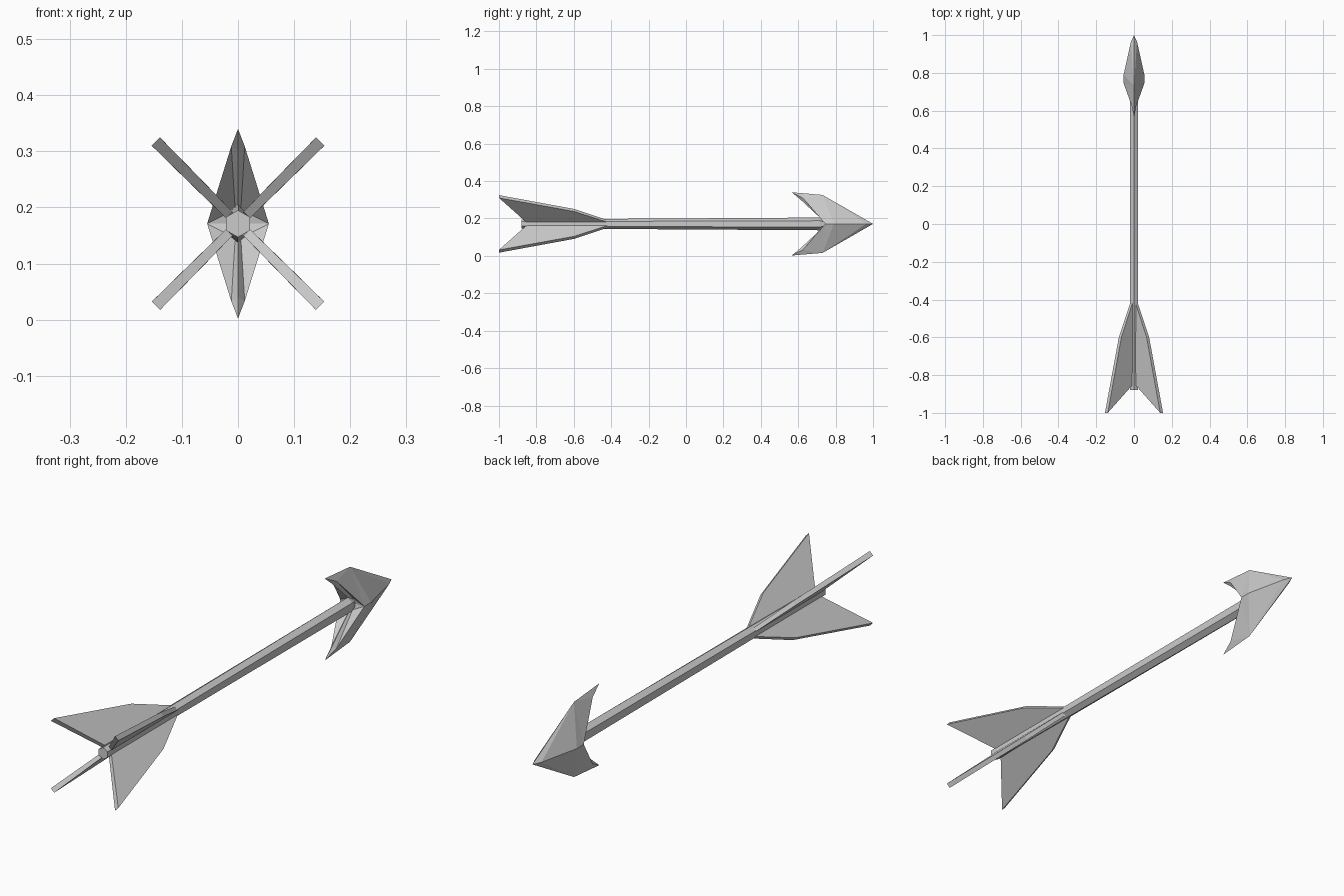
import bpy, bmesh, math
from mathutils import Vector

if "Cube" in bpy.data.objects:
    bpy.data.objects.remove(bpy.data.objects["Cube"])

AXIS_Z = 0.171
grey = bpy.data.materials.new("light_grey")
grey.diffuse_color = (0.6, 0.6, 0.6, 1)
grey.use_nodes = True
grey.node_tree.nodes["Principled BSDF"].inputs["Base Color"].default_value = grey.diffuse_color


def finish(name, bm):
    """Turn a bmesh into a flat shaded object on the arrow axis."""
    bmesh.ops.remove_doubles(bm, verts=bm.verts, dist=1e-5)
    bmesh.ops.recalc_face_normals(bm, faces=bm.faces)
    mesh = bpy.data.meshes.new(name)
    bm.to_mesh(mesh)
    bm.free()
    mesh.materials.append(grey)
    ob = bpy.data.objects.new(name, mesh)
    ob.location.z = AXIS_Z
    bpy.context.collection.objects.link(ob)
    return ob


# Shaft: hexagonal rod, growing taller toward the head (y, half width, half height)
bm = bmesh.new()
rings = []
for y, w, h in [(-0.88, 0.021, 0.024), (0.715, 0.021, 0.034), (0.75, 0.012, 0.018)]:
    ring = []
    for i in range(6):
        a = math.radians(60 * i + 30)
        x = math.cos(a) / math.cos(math.radians(30)) * w
        ring.append(bm.verts.new((x, y, math.sin(a) * h)))
    rings.append(ring)
for r0, r1 in zip(rings, rings[1:]):
    for i in range(6):
        j = (i + 1) % 6
        bm.faces.new((r0[i], r0[j], r1[j], r1[i]))
bm.faces.new(rings[0])
bm.faces.new(rings[-1])
finish("shaft", bm)

# Fletching: four swept fins on the diagonals (y, radius, half thickness)
fin = [(-0.41, 0.016, 0.008), (-0.60, 0.104, 0.0095),
       (-1.0, 0.207, 0.0105), (-0.855, 0.022, 0.008)]
for k in range(4):
    a = math.radians(45 + 90 * k)
    out = Vector((math.cos(a), 0, math.sin(a)))
    side = Vector((-math.sin(a), 0, math.cos(a)))
    bm = bmesh.new()
    faces = [[bm.verts.new(out * r + side * (s * t) + Vector((0, y, 0)))
              for y, r, t in fin] for s in (-1, 1)]
    for f in faces:
        bm.faces.new(f)
    for i in range(4):
        j = (i + 1) % 4
        bm.faces.new((faces[0][i], faces[0][j], faces[1][j], faces[1][i]))
    finish("fin_%d" % (k + 1), bm)

# Head: faceted barbed point, one quarter mirrored sideways and vertically
P = {
    "tip": (0, 1.0, 0), "nose": (0.016, 0.965, 0),
    "side_front": (0.055, 0.79, 0), "side_back": (0.055, 0.745, 0),
    "edge": (0, 0.73, 0.155), "barb": (0, 0.565, 0.169),
    "barb_side": (0.012, 0.625, 0.138), "barb_inner": (0, 0.61, 0.132),
    "notch_side": (0.005, 0.74, 0.025), "notch": (0, 0.725, 0.025),
    "core_side": (0.005, 0.745, 0), "core": (0, 0.73, 0),
}
quarter = ["tip edge nose", "nose edge side_front", "side_front edge side_back",
           "side_back edge barb_side", "edge barb barb_side",
           "barb barb_inner barb_side", "barb_side barb_inner notch notch_side",
           "side_back barb_side notch_side", "side_back notch_side core_side",
           "notch_side notch core core_side"]
bm = bmesh.new()
for sx in (-1, 1):
    for sz in (-1, 1):
        v = {n: bm.verts.new((x * sx, y, z * sz)) for n, (x, y, z) in P.items()}
        for f in quarter:
            bm.faces.new([v[n] for n in f.split()])
finish("arrow_head", bm)
